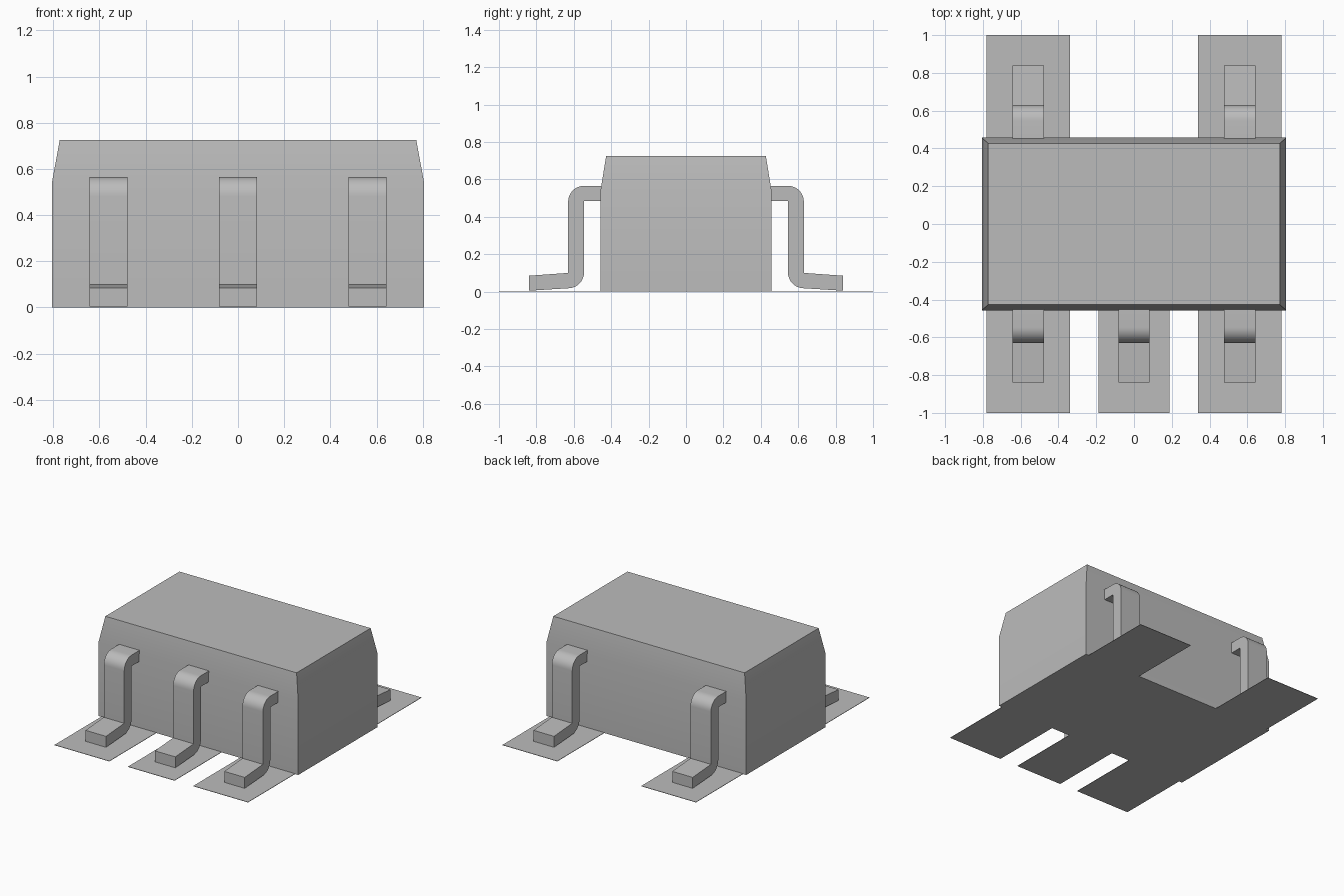
import bpy, bmesh, math

cube = bpy.data.objects.get("Cube")
if cube:
    bpy.data.objects.remove(cube, do_unlink=True)

# Single neutral finish
GREY = (0.5, 0.5, 0.5, 1.0)
grey = bpy.data.materials.new("neutral grey")
grey.use_nodes = True
grey.diffuse_color = GREY
grey.node_tree.nodes["Principled BSDF"].inputs["Base Color"].default_value = GREY


def finish(name, bm):
    """Turn a bmesh into a named object, smooth except at sharp edges."""
    bmesh.ops.recalc_face_normals(bm, faces=bm.faces)
    mesh = bpy.data.meshes.new(name)
    bm.to_mesh(mesh)
    bm.free()
    mesh.materials.append(grey)
    obj = bpy.data.objects.new(name, mesh)
    bpy.context.collection.objects.link(obj)
    bpy.ops.object.select_all(action='DESELECT')
    obj.select_set(True)
    bpy.context.view_layer.objects.active = obj
    bpy.ops.object.shade_smooth_by_angle(angle=math.radians(30))
    return obj


# Moulded body: straight lower walls, tapered upper walls
def make_body():
    bm = bmesh.new()
    rings = []
    for hx, hy, z in ((0.806, 0.457, 0), (0.806, 0.457, 0.54), (0.772, 0.427, 0.725)):
        corners = ((-hx, -hy), (hx, -hy), (hx, hy), (-hx, hy))
        rings.append([bm.verts.new((x, y, z)) for x, y in corners])
    for low, high in zip(rings, rings[1:]):
        for i in range(4):
            j = (i + 1) % 4
            bm.faces.new((low[i], low[j], high[j], high[i]))
    bm.faces.new(rings[0][::-1])
    bm.faces.new(rings[-1])
    finish("body", bm)


def arc(cy, cz, r, start, end, steps=8):
    angles = [math.radians(start + (end - start) * i / steps) for i in range(steps + 1)]
    return [(cy + r * math.cos(a), cz + r * math.sin(a)) for a in angles]


# Bent lead: shoulder, upright and slightly sloping foot
lead_profile = (
    [(0.44, 0.565)]
    + arc(0.547, 0.482, 0.083, 90, 0)
    + [(0.63, 0.10), (0.84, 0.085), (0.84, 0.005)]
    + arc(0.63, 0.103, 0.085, 266, 180)
    + [(0.545, 0.485), (0.44, 0.485)]
)


def make_lead(name, x, side):
    bm = bmesh.new()
    verts = [bm.verts.new((x - 0.0825, side * y, z)) for y, z in lead_profile]
    face = bm.faces.new(verts)
    out = bmesh.ops.extrude_face_region(bm, geom=[face])
    moved = [v for v in out["geom"] if isinstance(v, bmesh.types.BMVert)]
    bmesh.ops.translate(bm, verts=moved, vec=(0.165, 0, 0))
    finish(name, bm)


# Thin mounting pad under each lead
def make_pad(name, x, half_width, side):
    bm = bmesh.new()
    bmesh.ops.create_cube(bm, size=1)
    inner, outer, thick = 0.45, 1.0, 0.003
    bmesh.ops.scale(bm, verts=bm.verts, vec=(2 * half_width, outer - inner, thick))
    bmesh.ops.translate(bm, verts=bm.verts,
                        vec=(x, side * (inner + outer) / 2, thick / 2))
    finish(name, bm)


make_body()
for row, side, places in (("front", -1, ("right", "middle", "left")),
                          ("back", 1, ("right", "left"))):
    for place in places:
        x = {"right": -0.56, "middle": 0, "left": 0.56}[place]
        make_lead(f"{row}_{place}_lead", x, side)
        make_pad(f"{row}_{place}_pad", x, 0.188 if place == "middle" else 0.221, side)
